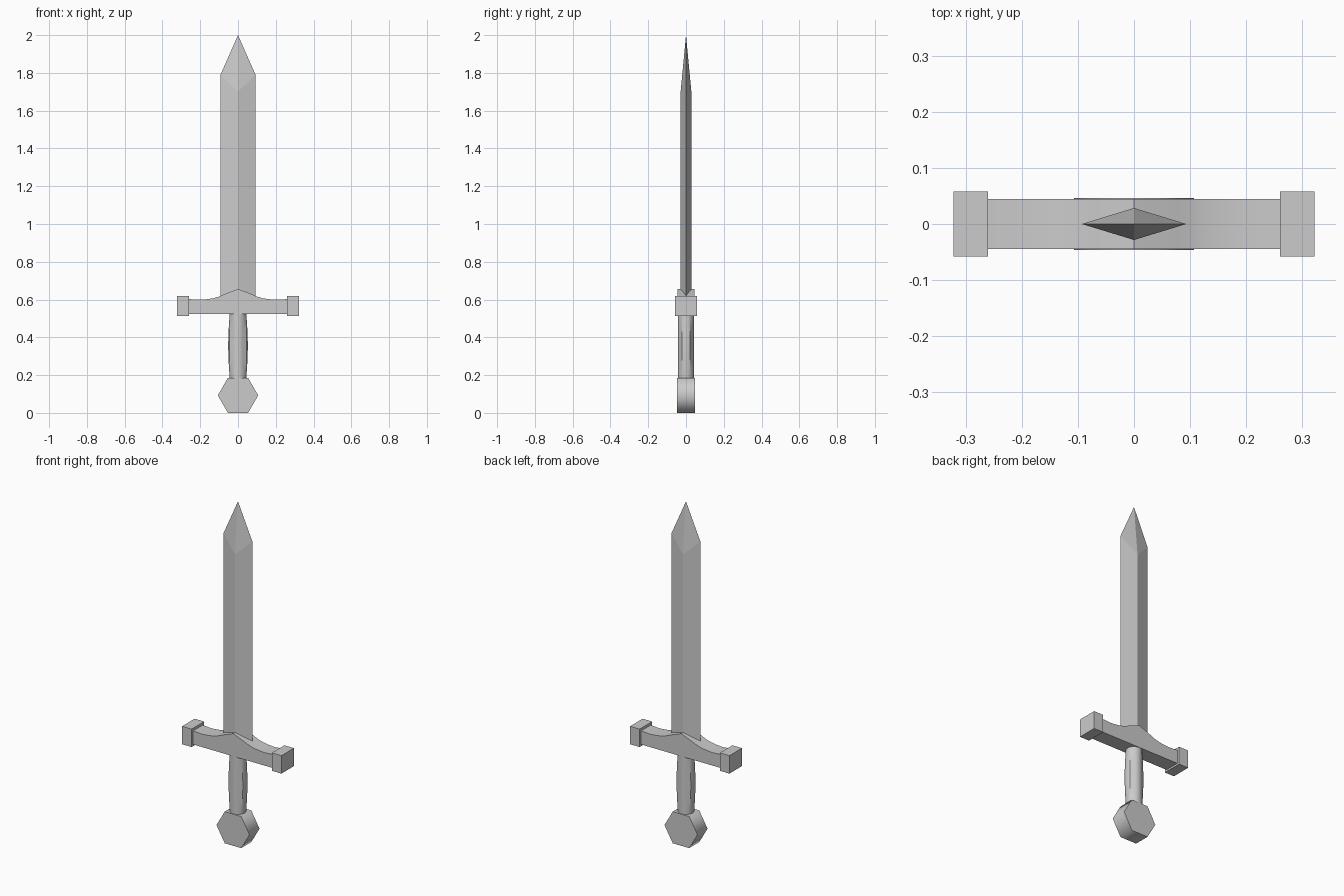
import bpy, bmesh, math

if "Cube" in bpy.data.objects:
    bpy.data.objects.remove(bpy.data.objects["Cube"])


def make(name, verts, faces, angle=None):
    mesh = bpy.data.meshes.new(name)
    mesh.from_pydata(verts, [], faces)
    bm = bmesh.new()
    bm.from_mesh(mesh)
    bmesh.ops.recalc_face_normals(bm, faces=bm.faces)
    bm.to_mesh(mesh)
    bm.free()
    ob = bpy.data.objects.new(name, mesh)
    bpy.context.collection.objects.link(ob)
    if angle:
        bpy.ops.object.select_all(action='DESELECT')
        ob.select_set(True)
        bpy.context.view_layer.objects.active = ob
        bpy.ops.object.shade_smooth_by_angle(angle=math.radians(angle))
    return ob


def loft(name, rings, angle=None):
    """Skin equal-length rings and cap both ends."""
    n = len(rings[0])
    verts = [v for r in rings for v in r]
    faces = [(k*n + i, k*n + (i+1) % n, (k+1)*n + (i+1) % n, (k+1)*n + i)
             for k in range(len(rings) - 1) for i in range(n)]
    faces += [tuple(range(n)), tuple(range(len(verts) - n, len(verts)))]
    return make(name, verts, faces, angle)


def prism(name, profile, depth, angle=None):
    """Extrude an x-z profile symmetrically along y."""
    return loft(name, [[(x, y, z) for x, z in profile] for y in (-depth, depth)], angle)


# Blade: diamond section, edges end higher than the ridges, single tip
w, t = 0.093, 0.0285
low = [(w, 0, 0.58), (0, t, 0.58), (-w, 0, 0.58), (0, -t, 0.58)]
high = [(w, 0, 1.79), (0, t, 1.70), (-w, 0, 1.79), (0, -t, 1.70)]
sides = [(i, (i+1) % 4, 4 + (i+1) % 4, 4 + i) for i in range(4)]
tips = [(4 + i, 4 + (i+1) % 4, 8) for i in range(4)]
make("blade", low + high + [(0, 0, 2)], sides + tips + [(0, 1, 2, 3)])

# Crossguard: flat underneath, swept up to a central peak
curve = [(0.27, 0.603), (0.2, 0.599), (0.165, 0.602), (0.13, 0.607),
         (0.1, 0.616), (0.075, 0.627), (0.05, 0.637)]
top = curve + [(0, 0.656)] + [(-x, z) for x, z in reversed(curve)]
prism("crossguard", top + [(-0.27, 0.523), (0.27, 0.523)], 0.0445, 20)

# Square end blocks of the crossguard
for side, s in (("left", -1), ("right", 1)):
    a, b = 0.26*s, 0.322*s
    prism("guard_end_" + side, [(a, 0.513), (b, 0.513), (b, 0.618), (a, 0.618)], 0.058)

# Grip: round handle with a swelling along its two sides
rings = []
for k in range(9):
    u = k / 8
    ring = []
    for i in range(24):
        a = 2*math.pi*i/24
        c = math.cos(a)
        bulge = 0.009*math.sin(math.pi*u) if abs(c) > 0.85 else 0
        ring.append((0.043*c + math.copysign(bulge, c), 0.043*math.sin(a), 0.175 + 0.36*u))
    rings.append(ring)
loft("grip", rings, 30)

# Pommel: hexagonal prism facing the front
R = 0.107
h = R*math.cos(math.pi/6)
prism("pommel", [(R*math.cos(math.pi*i/3), h + R*math.sin(math.pi*i/3)) for i in range(6)],
      0.0465, 65)
